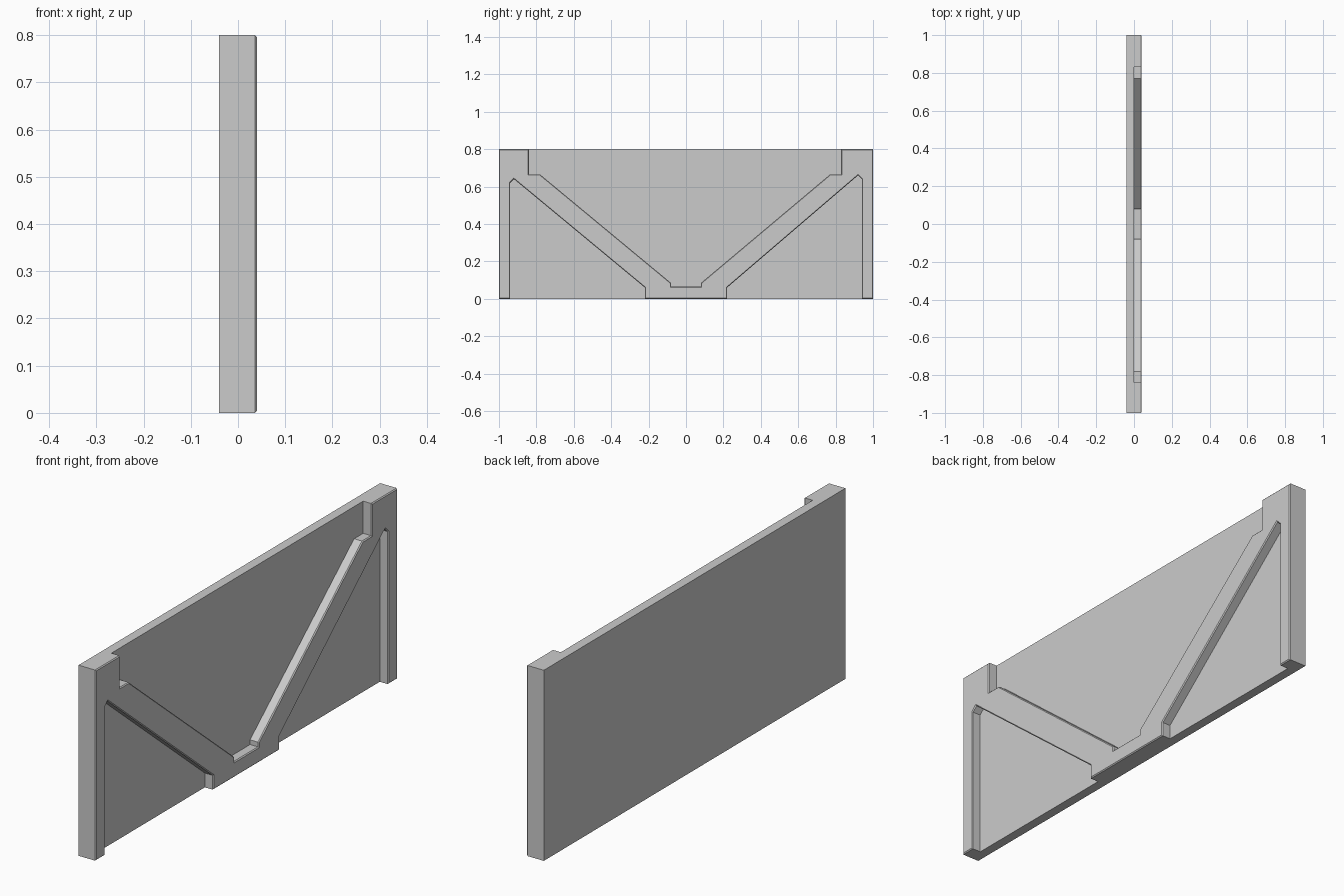
import bpy, bmesh

if "Cube" in bpy.data.objects:
    bpy.data.objects.remove(bpy.data.objects["Cube"])

PLATE_BACK, PLATE_FRONT, FRAME_FRONT = -0.04, 0.0, 0.04
CHAMFER = 0.004


def finish(name, bm):
    bmesh.ops.recalc_face_normals(bm, faces=bm.faces)
    mesh = bpy.data.meshes.new(name)
    bm.to_mesh(mesh)
    bm.free()
    obj = bpy.data.objects.new(name, mesh)
    bpy.context.collection.objects.link(obj)
    return obj


# Flat back panel
bm = bmesh.new()
bmesh.ops.create_cube(bm, size=1)
for v in bm.verts:
    v.co.x = PLATE_BACK if v.co.x < 0 else PLATE_FRONT
    v.co.y *= 2
    v.co.z = (v.co.z + 0.5) * 0.8
finish("back_panel", bm)

# Raised V-braced frame: outline in (y, z)
outline = [
    # lower edge: left post, left brace, foot, right brace, right post
    (-1, 0), (-0.94, 0), (-0.94, 0.62), (-0.92, 0.64), (-0.22, 0.06), (-0.22, 0),
    (0.22, 0), (0.22, 0.06), (0.92, 0.66), (0.94, 0.64), (0.94, 0), (1, 0),
    # upper edge, right to left
    (1, 0.8), (0.83, 0.8), (0.83, 0.665), (0.77, 0.665), (0.08, 0.085), (0.08, 0.065),
    (-0.08, 0.065), (-0.08, 0.085), (-0.78, 0.665), (-0.84, 0.665), (-0.84, 0.8), (-1, 0.8),
]
bm = bmesh.new()
front = bm.faces.new([bm.verts.new((FRAME_FRONT, y, z)) for y, z in outline])
rim = list(front.edges)
walls = bmesh.ops.extrude_edge_only(bm, edges=rim)["geom"]
for v in walls:
    if isinstance(v, bmesh.types.BMVert):
        v.co.x = PLATE_FRONT

# Small chamfer round the front edges of the frame
front_edges = [e for e in bm.edges if all(v.co.x > 0.03 for v in e.verts)]
bmesh.ops.bevel(bm, geom=front_edges, offset=CHAMFER, segments=1,
                affect='EDGES', profile=0.5)
frame = finish("braced_frame", bm)

# Make sure the open-backed frame faces outward
big = max(frame.data.polygons, key=lambda p: p.area)
if big.normal.x < 0:
    frame.data.flip_normals()
